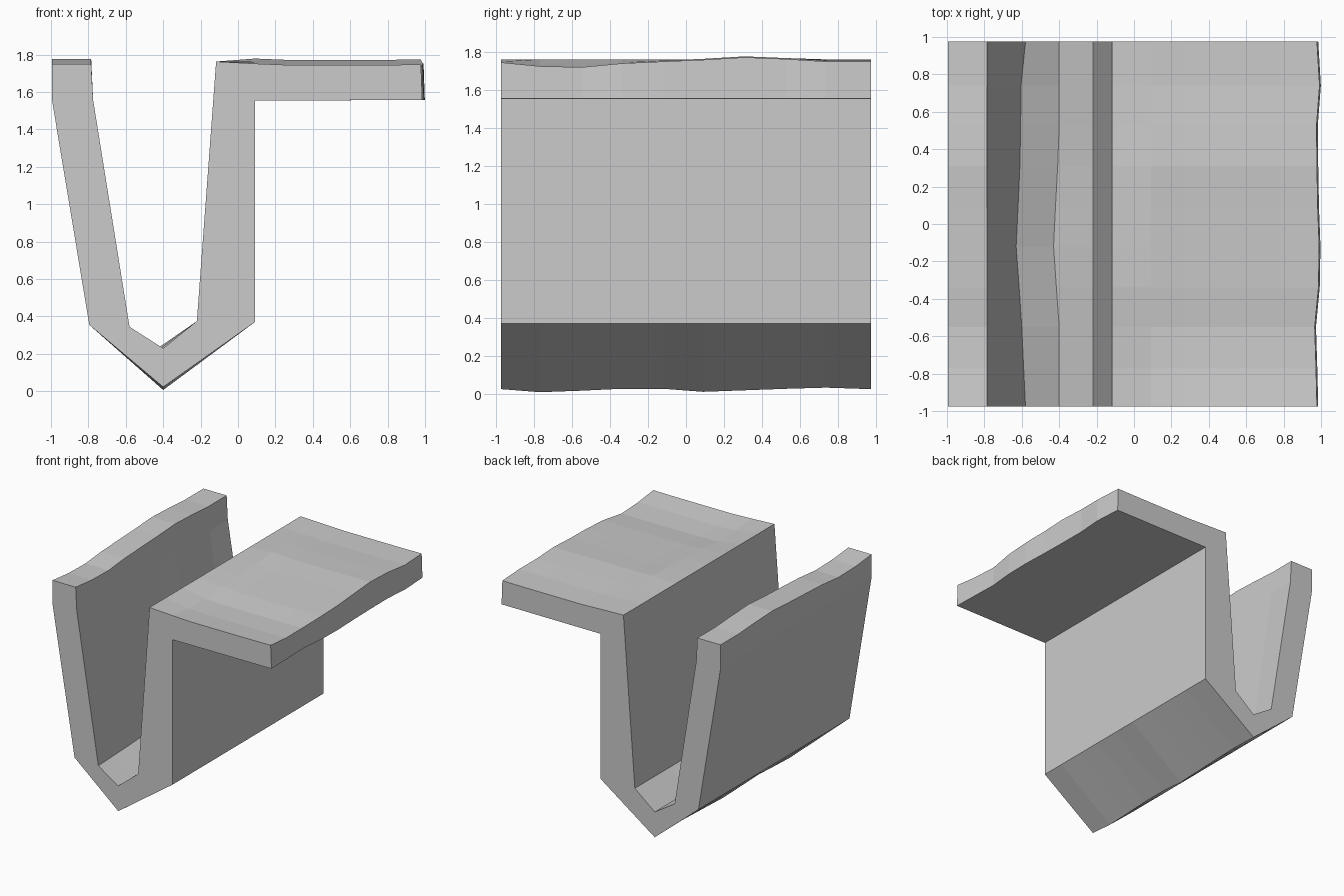
import bpy, bmesh

if "Cube" in bpy.data.objects:
    bpy.data.objects.remove(bpy.data.objects["Cube"])

# Stations along the depth, with the gentle hand-cut waviness of each edge
ys = [-0.975, -0.77, -0.55, -0.34, -0.12, 0.09, 0.31, 0.53, 0.74, 0.975]
waves = {
    "none":  [0] * 10,
    "top":   [0, -.02, -.025, -.005, .005, .014, .027, .018, .005, .005],
    "ridge": [.02, .004, .012, .022, .022, .006, .014, .022, .028, .02],
    "inner": [0, -.01, -.02, -.034, -.05, -.04, -.03, -.026, -.024, 0],
    "floor": [0, 0, 0, -.015, -.03, -.02, -.008, 0, 0, 0],
    "side":  [0, -.005, -.012, .008, .012, .004, 0, -.002, .014, 0],
}

# Cross-section: x, z, wave in x, wave in z
profile = [
    (-0.995, 1.75, "none", "top"), (-0.995, 1.56, "none", "none"),
    (-0.795, 0.355, "none", "none"), (-0.40, 0.003, "none", "ridge"),
    (0.09, 0.37, "none", "none"), (0.09, 1.555, "none", "none"),
    (0.985, 1.557, "side", "none"), (0.978, 1.747, "side", "top"),
    (0.78, 1.745, "none", "top"), (0.52, 1.745, "none", "top"),
    (0.26, 1.745, "none", "top"), (0.09, 1.752, "none", "top"),
    (-0.117, 1.763, "none", "none"), (-0.22, 0.375, "none", "none"),
    (-0.40, 0.23, "floor", "none"), (-0.58, 0.345, "inner", "none"),
    (-0.775, 1.56, "none", "none"), (-0.785, 1.75, "none", "top"),
]

# Channel with side shelf, lofted through the stations
bm = bmesh.new()
rings = [[bm.verts.new((x + waves[wx][i], y, z + waves[wz][i]))
          for x, z, wx, wz in profile] for i, y in enumerate(ys)]
n = len(profile)
for a, b in zip(rings, rings[1:]):
    for k in range(n):
        m = (k + 1) % n
        bm.faces.new((a[k], a[m], b[m], b[k]))

# End caps
bm.faces.new(rings[0])
bm.faces.new(rings[-1][::-1])
bmesh.ops.recalc_face_normals(bm, faces=bm.faces)

mesh = bpy.data.meshes.new("trough_with_shelf")
bm.to_mesh(mesh)
bm.free()
obj = bpy.data.objects.new("trough_with_shelf", mesh)
bpy.context.collection.objects.link(obj)
